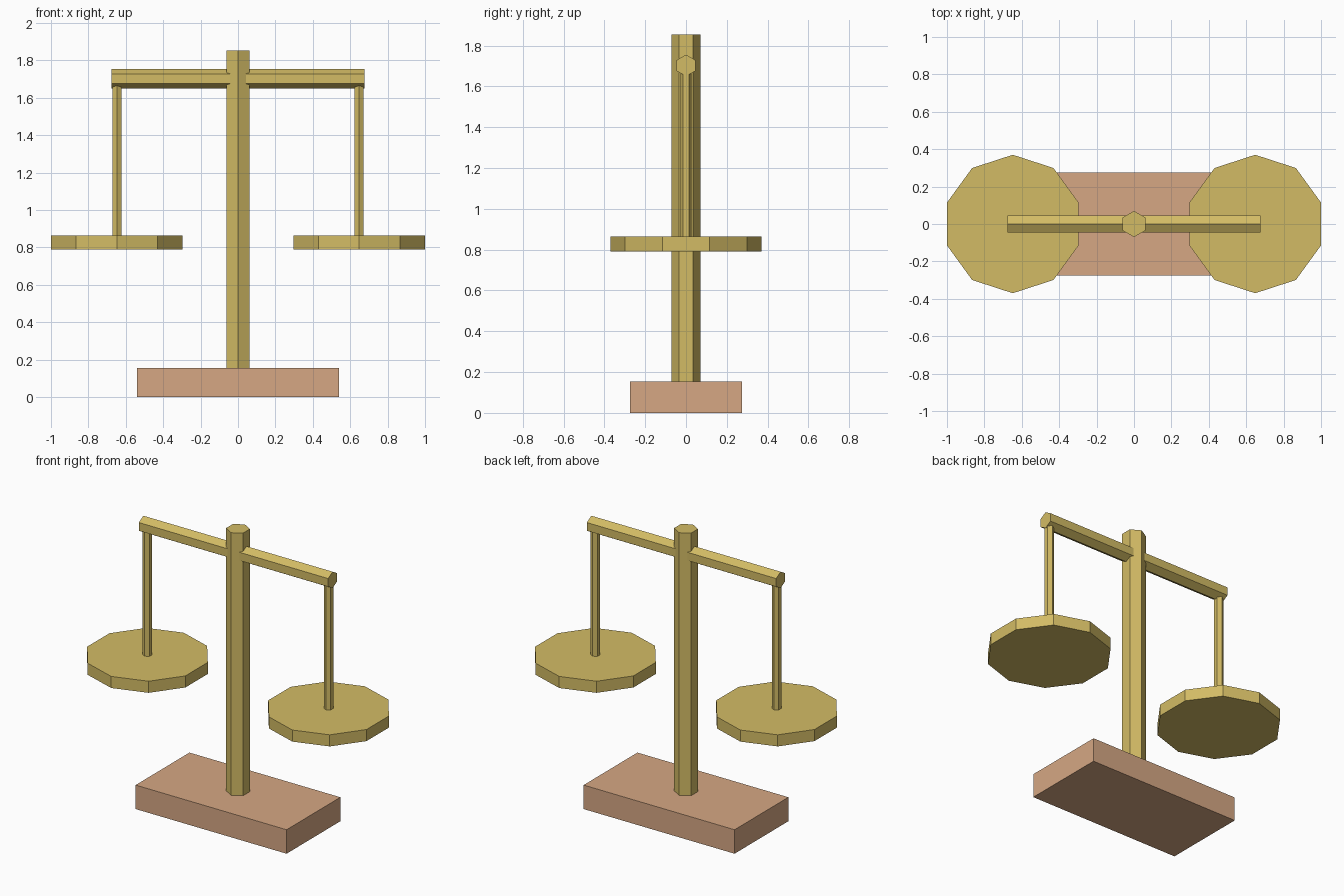
import bpy
import bmesh
import math
from mathutils import Matrix

if "Cube" in bpy.data.objects:
    bpy.data.objects.remove(bpy.data.objects["Cube"])


def material(name, color):
    m = bpy.data.materials.new(name)
    m.diffuse_color = (*color, 1.0)
    m.use_nodes = True
    m.node_tree.nodes["Principled BSDF"].inputs["Base Color"].default_value = m.diffuse_color
    return m


brass = material("brass", (0.65, 0.50, 0.13))
wood = material("light_wood", (0.67, 0.39, 0.23))


def add_object(name, bm, mat):
    bmesh.ops.recalc_face_normals(bm, faces=bm.faces)
    mesh = bpy.data.meshes.new(name)
    bm.to_mesh(mesh)
    bm.free()
    mesh.materials.append(mat)
    obj = bpy.data.objects.new(name, mesh)
    bpy.context.collection.objects.link(obj)
    return obj


def prism(name, sides, radius, low, high, mat, x=0.0):
    """Upright prism with a corner pointing to +y."""
    bm = bmesh.new()
    ring = []
    for i in range(sides):
        a = 2 * math.pi * i / sides
        ring.append(bm.verts.new((x + radius * math.sin(a), radius * math.cos(a), low)))
    bottom = bm.faces.new(ring)
    bmesh.ops.solidify  # flat-faced prism is extruded below
    new = bmesh.ops.extrude_face_region(bm, geom=[bottom], use_keep_orig=True)["geom"]
    verts = [g for g in new if isinstance(g, bmesh.types.BMVert)]
    bmesh.ops.translate(bm, verts=verts, vec=(0, 0, high - low))
    return add_object(name, bm, mat)


# Wooden base block
bm = bmesh.new()
bmesh.ops.create_cube(bm, size=1.0, matrix=Matrix.Translation((0, 0, 0.0775))
                      @ Matrix.Diagonal((1.08, 0.55, 0.155, 1)))
add_object("base", bm, wood)

# Central post
prism("post", 6, 0.07, 0.155, 1.853, brass)

# Horizontal beam: a hexagonal prism laid along x, corners up and down
beam = prism("beam", 6, 0.053, -0.677, 0.677, brass)
beam.data.transform(Matrix.Translation((0, 0, 1.702))
                    @ Matrix(((0, 0, 1, 0), (1, 0, 0, 0), (0, 1, 0, 0), (0, 0, 0, 1))))

# Hanging rods and ten-sided pans on both sides
for side, sign in (("left", -1), ("right", 1)):
    prism(side + "_rod", 6, 0.028, 0.83, 1.70, brass, sign * 0.648)
    prism(side + "_pan", 10, 0.37, 0.79, 0.865, brass, sign * 0.648)
